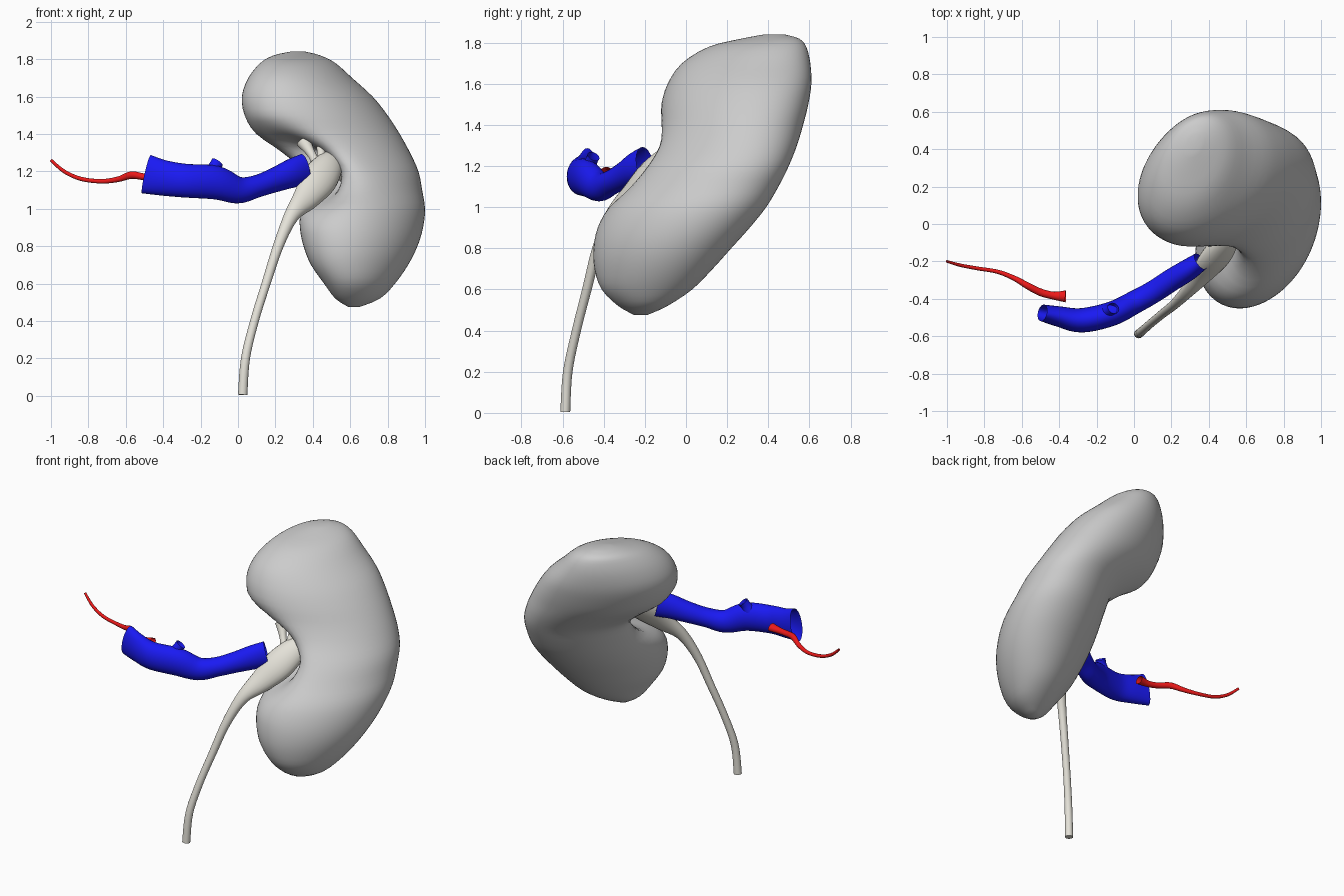
import bpy
import bmesh
import math
from mathutils import Vector

default_cube = bpy.data.objects.get("Cube")
if default_cube:
    bpy.data.objects.remove(default_cube, do_unlink=True)


def make_material(name, color):
    material = bpy.data.materials.new(name)
    material.use_nodes = True
    material.diffuse_color = color
    material.node_tree.nodes["Principled BSDF"].inputs["Base Color"].default_value = color
    return material


def spline(rows, steps):
    """Smoothly interpolate rows of values (Catmull-Rom)."""
    result = []
    for i in range(len(rows) - 1):
        before, start = rows[max(i - 1, 0)], rows[i]
        end, after = rows[i + 1], rows[min(i + 2, len(rows) - 1)]
        for k in range(steps):
            t = k / steps
            result.append([
                b + t * ((c - a) / 2 + t * (a - 2.5 * b + 2 * c - d / 2
                                            + t * (1.5 * (b - c) + (d - a) / 2)))
                for a, b, c, d in zip(before, start, end, after)])
    result.append(list(rows[-1]))
    return result


def loft(name, rings, closed_ends, material=None):
    """Skin a list of equal rings of points."""
    bm = bmesh.new()
    loops = [[bm.verts.new(p) for p in ring] for ring in rings]
    count = len(loops[0])
    for low, high in zip(loops, loops[1:]):
        for j in range(count):
            n = (j + 1) % count
            bm.faces.new((low[j], low[n], high[n], high[j]))
    if closed_ends:
        for loop in (loops[0], loops[-1]):
            centre = bm.verts.new(sum((v.co for v in loop), Vector()) / count)
            for j in range(count):
                bm.faces.new((loop[j], loop[(j + 1) % count], centre))
    bmesh.ops.recalc_face_normals(bm, faces=bm.faces)
    mesh = bpy.data.meshes.new(name)
    bm.to_mesh(mesh)
    bm.free()
    obj = bpy.data.objects.new(name, mesh)
    bpy.context.collection.objects.link(obj)
    if material:
        mesh.materials.append(material)
    bpy.ops.object.select_all(action="DESELECT")
    obj.select_set(True)
    bpy.context.view_layer.objects.active = obj
    bpy.ops.object.shade_smooth_by_angle(angle=math.radians(60))
    return obj


def tube(name, rows, material, up=(0, 0, 1), sides=20, steps=5, closed_ends=False):
    """Tube through rows of (x, y, z, side radius, up radius)."""
    rows = spline(rows, steps)
    points = [Vector(row[:3]) for row in rows]
    rings = []
    for i, row in enumerate(rows):
        tangent = points[min(i + 1, len(points) - 1)] - points[max(i - 1, 0)]
        side = tangent.cross(Vector(up)).normalized()
        lift = side.cross(tangent).normalized()
        ring = []
        for j in range(sides):
            a = math.tau * j / sides
            ring.append(points[i] + side * (row[3] * math.cos(a))
                        + lift * (row[4] * math.sin(a)))
        rings.append(ring)
    return loft(name, rings, closed_ends, material)


# Kidney: level slices (z, x min, x max, y min, y max, depth of the notch)
slices = [
    (.475, .59, .65, -.25, -.19, 0),
    (.52, .52, .76, -.33, -.09, 0),
    (.6, .46, .84, -.41, .03, 0),
    (.7, .39, .91, -.445, .13, 0),
    (.8, .35, .96, -.45, .22, 0),
    (.9, .33, .99, -.43, .31, 0),
    (1, .33, 1, -.38, .39, .1),
    (1.1, .34, .985, -.29, .45, .5),
    (1.2, .33, .965, -.21, .5, .66),
    (1.3, .22, .92, -.15, .54, .55),
    (1.4, .09, .865, -.13, .57, .15),
    (1.5, .035, .8, -.12, .595, 0),
    (1.6, .02, .72, -.09, .61, 0),
    (1.7, .055, .61, -.02, .605, 0),
    (1.78, .12, .52, .11, .585, 0),
    (1.82, .19, .44, .27, .55, 0),
    (1.84, .28, .36, .38, .48, 0),
]
SKEW = .3           # slices are longer towards and away from the notch
NOTCH_ANGLE = math.radians(227)
NOTCH_WIDTH = .42
SIDES = 64
rings = []
for z, x0, x1, y0, y1, notch in spline(slices, 3):
    cx, cy = (x0 + x1) / 2, (y0 + y1) / 2
    phase = math.asin(SKEW) / 2
    ring = []
    for j in range(SIDES):
        a = math.tau * j / SIDES
        dx = (x1 - x0) / 2 * math.cos(a - phase)
        dy = (y1 - y0) / 2 * math.sin(a + phase)
        offset = math.atan2(dy, dx) % math.tau - NOTCH_ANGLE
        scale = 1 - max(notch, 0) * math.exp(-(offset / NOTCH_WIDTH) ** 2)
        ring.append(Vector((cx + dx * scale, cy + dy * scale, z)))
    rings.append(ring)
loft("kidney", rings, True)

blue = make_material("vein_blue", (.01, .01, .9, 1))
red = make_material("artery_red", (.85, .01, .01, 1))
cream = make_material("ureter_cream", (.78, .76, .69, 1))

# Vein: flattened open tube with a short side branch
tube("vein", [
    (-.49, -.475, 1.185, .045, .105),
    (-.4, -.495, 1.165, .055, .095),
    (-.28, -.515, 1.15, .065, .09),
    (-.12, -.48, 1.14, .065, .09),
    (0, -.42, 1.1, .062, .072),
    (.1, -.365, 1.12, .06, .06),
    (.2, -.3, 1.155, .06, .066),
    (.29, -.245, 1.19, .058, .078),
    (.355, -.2, 1.21, .05, .085)], blue, sides=28)
tube("vein_branch", [
    (-.14, -.47, 1.19, .045, .04),
    (-.125, -.46, 1.225, .033, .03),
    (-.11, -.45, 1.248, .034, .031)], blue, up=(0, 1, 0))

# Artery: thin curved tube that flares at its open end
tube("artery", [
    (-1, -.2, 1.26, .007, .008),
    (-.93, -.22, 1.2, .009, .01),
    (-.84, -.237, 1.16, .01, .011),
    (-.73, -.255, 1.147, .011, .012),
    (-.64, -.29, 1.158, .014, .015),
    (-.57, -.33, 1.18, .018, .02),
    (-.5, -.365, 1.17, .02, .018),
    (-.43, -.383, 1.165, .021, .02),
    (-.365, -.387, 1.17, .032, .026)], red, sides=16)

# Ureter: long tube widening into a flattened funnel in the notch
tube("ureter", [
    (.025, -.587, .005, .025, .024),
    (.04, -.575, .2, .024, .023),
    (.088, -.533, .4, .023, .022),
    (.15, -.482, .6, .024, .023),
    (.215, -.43, .8, .028, .026),
    (.285, -.36, .96, .04, .034),
    (.365, -.27, 1.06, .072, .045),
    (.43, -.185, 1.15, .095, .055),
    (.485, -.1, 1.23, .08, .05),
    (.53, -.02, 1.29, .04, .03)], cream, up=(0, 1, 0), closed_ends=True)

# Calyces: small branches from the funnel into the kidney
for i, (x, y, z) in enumerate([(.35, -.04, 1.36), (.44, 0, 1.4), (.6, .02, 1.16)]):
    tube(f"calyx_{i + 1}", [
        (.45, -.14, 1.18, .04, .035),
        ((x + .45) / 2, (y - .14) / 2, (z + 1.2) / 2, .022, .02),
        (x, y, z, .04, .035)], cream, up=(0, 1, 0), sides=14, closed_ends=True)
